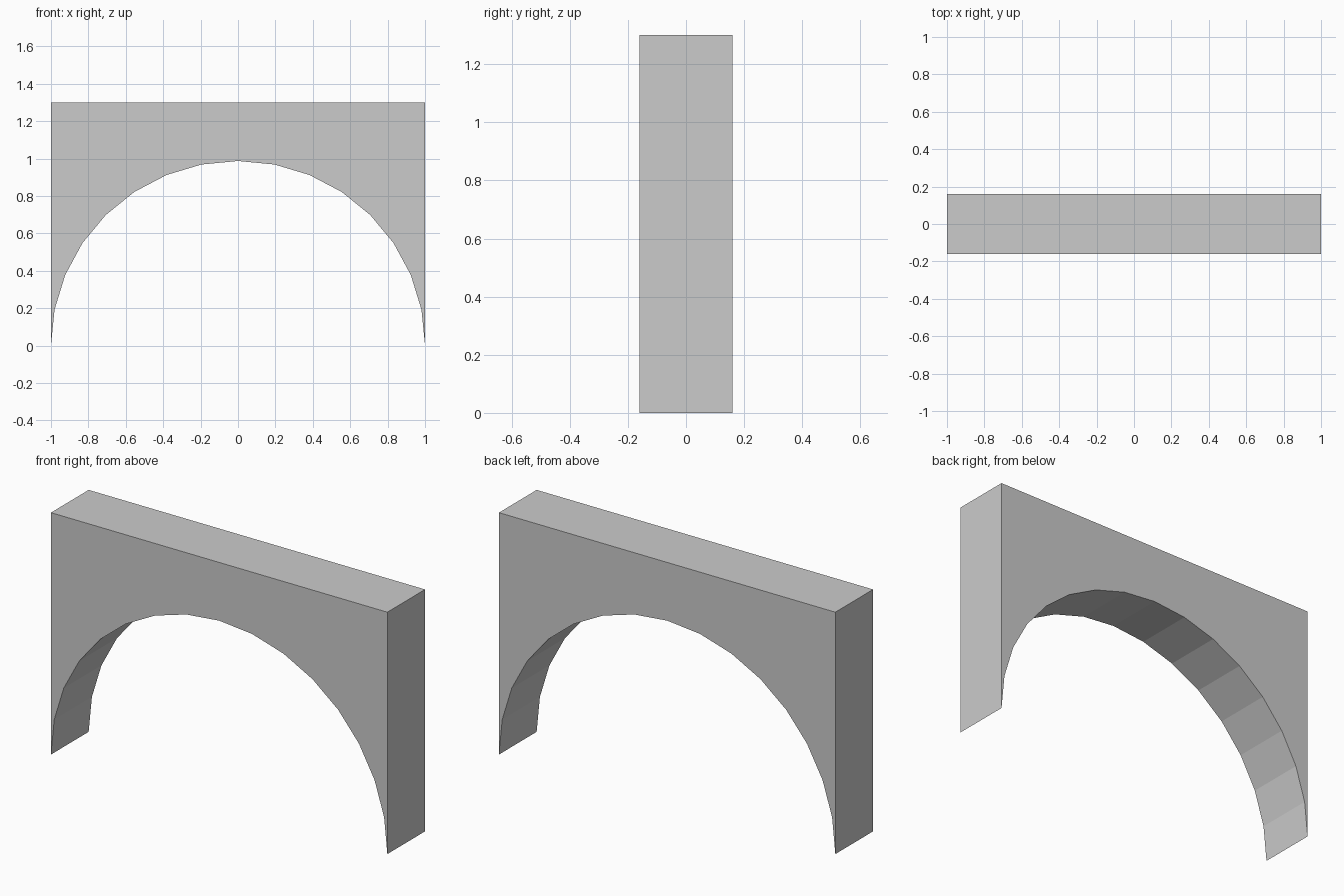
import bpy, bmesh
from math import cos, sin, pi

if "Cube" in bpy.data.objects:
    bpy.data.objects.remove(bpy.data.objects["Cube"])

HALF_WIDTH, HEIGHT, HALF_DEPTH = 1.0, 1.3, 0.16
ARCH_RISE, SEGMENTS = 0.987, 16

# Front profile: square top corners, faceted arch running down to knife-edge feet
profile = [(HALF_WIDTH, HEIGHT), (-HALF_WIDTH, HEIGHT)]
for i in range(SEGMENTS + 1):
    a = pi - pi * i / SEGMENTS
    profile.append((HALF_WIDTH * cos(a), ARCH_RISE * sin(a)))

# Extrude the profile through the wall thickness
bm = bmesh.new()
face = bm.faces.new([bm.verts.new((x, -HALF_DEPTH, z)) for x, z in profile])
result = bmesh.ops.extrude_face_region(bm, geom=[face], use_keep_orig=True)
moved = [g for g in result["geom"] if isinstance(g, bmesh.types.BMVert)]
bmesh.ops.translate(bm, verts=moved, vec=(0, 2 * HALF_DEPTH, 0))
bmesh.ops.recalc_face_normals(bm, faces=bm.faces)

mesh = bpy.data.meshes.new("arch_wall")
bm.to_mesh(mesh)
bm.free()
arch = bpy.data.objects.new("arch_wall", mesh)
bpy.context.collection.objects.link(arch)
